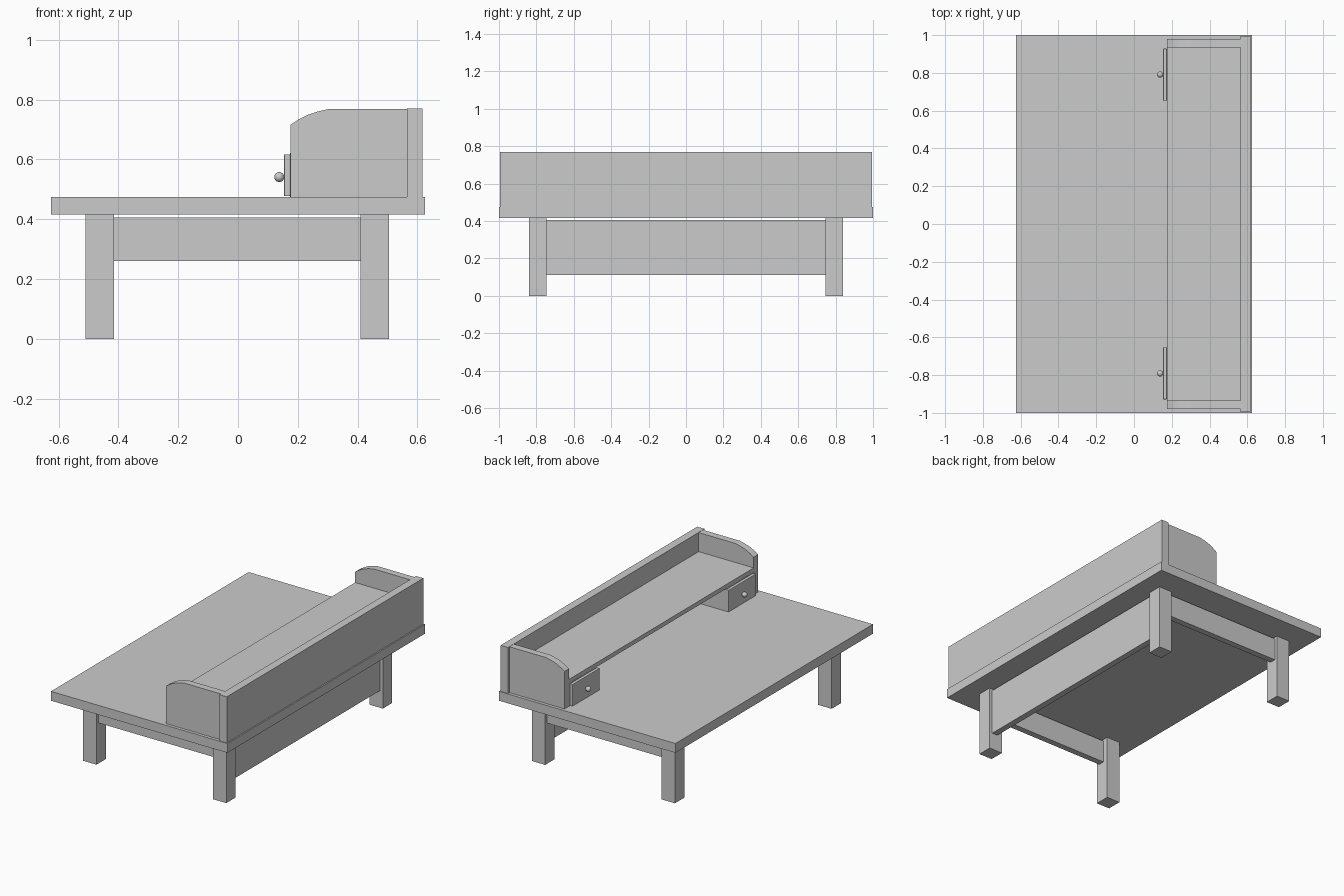
import bpy, bmesh, math

if "Cube" in bpy.data.objects:
    bpy.data.objects.remove(bpy.data.objects["Cube"])


def make_object(name, bm):
    bmesh.ops.recalc_face_normals(bm, faces=bm.faces)
    mesh = bpy.data.meshes.new(name)
    bm.to_mesh(mesh)
    bm.free()
    obj = bpy.data.objects.new(name, mesh)
    bpy.context.collection.objects.link(obj)
    return obj


def box(name, xs, ys, zs, bevel=0):
    """Box given by its extents on each axis."""
    bm = bmesh.new()
    bmesh.ops.create_cube(bm, size=1)
    for v in bm.verts:
        v.co = [sum(r) / 2 + c * (r[1] - r[0]) for r, c in zip((xs, ys, zs), v.co)]
    obj = make_object(name, bm)
    if bevel:
        mod = obj.modifiers.new("soft_edges", 'BEVEL')
        mod.width = bevel
        mod.segments = 2
    return obj


def side_range(side, a, b):
    return tuple(sorted((side * a, side * b)))


def profile_panel(name, points, ys):
    """Extrude an xz outline along y."""
    bm = bmesh.new()
    face = bm.faces.new([bm.verts.new((x, ys[0], z)) for x, z in points])
    ext = bmesh.ops.extrude_face_region(bm, geom=[face])
    verts = [g for g in ext["geom"] if isinstance(g, bmesh.types.BMVert)]
    bmesh.ops.translate(bm, verts=verts, vec=(0, ys[1] - ys[0], 0))
    return make_object(name, bm)


# Table top
TOP = 0.475
box("table_top", (-0.625, 0.625), (-1, 1), (0.415, TOP))

# Rear rail, then the hutch back and shelf
box("rear_rail", (0.445, 0.485), (-0.747, 0.747), (0.11, 0.405))
box("hutch_back", (0.565, 0.617), (-0.995, 0.995), (TOP, 0.77))
box("hutch_shelf", (0.175, 0.566), (-0.936, 0.936), (0.62, 0.647))

# Rounded front outline of the hutch ends
END = [(0.565, TOP), (0.175, TOP), (0.175, 0.715), (0.202, 0.733),
       (0.235, 0.75), (0.27, 0.761), (0.305, 0.769), (0.565, 0.769)]

for side, label in ((-1, "front"), (1, "back")):
    # Legs and side rail
    for xs, end in (((-0.51, -0.415), "left"), ((0.41, 0.505), "right")):
        box(f"{label}_{end}_leg", xs, side_range(side, 0.745, 0.84), (0, 0.416))
    box(f"{label}_side_rail", (-0.417, 0.412), side_range(side, 0.78, 0.82), (0.26, 0.405))

    # Hutch end and drawer compartment
    profile_panel(f"{label}_hutch_end", END, side_range(side, 0.935, 0.98))
    box(f"{label}_drawer_box", (0.174, 0.565), side_range(side, 0.657, 0.935), (TOP, 0.621))

    # Drawer front and ball knob
    box(f"{label}_drawer_front", (0.154, 0.174), side_range(side, 0.653, 0.928),
        (TOP + 0.002, 0.617), bevel=0.003)
    bm = bmesh.new()
    bmesh.ops.create_uvsphere(bm, u_segments=24, v_segments=16, radius=0.0165)
    bmesh.ops.translate(bm, verts=bm.verts, vec=(0.138, side * 0.791, 0.541))
    for f in bm.faces:
        f.smooth = True
    make_object(f"{label}_drawer_knob", bm)
